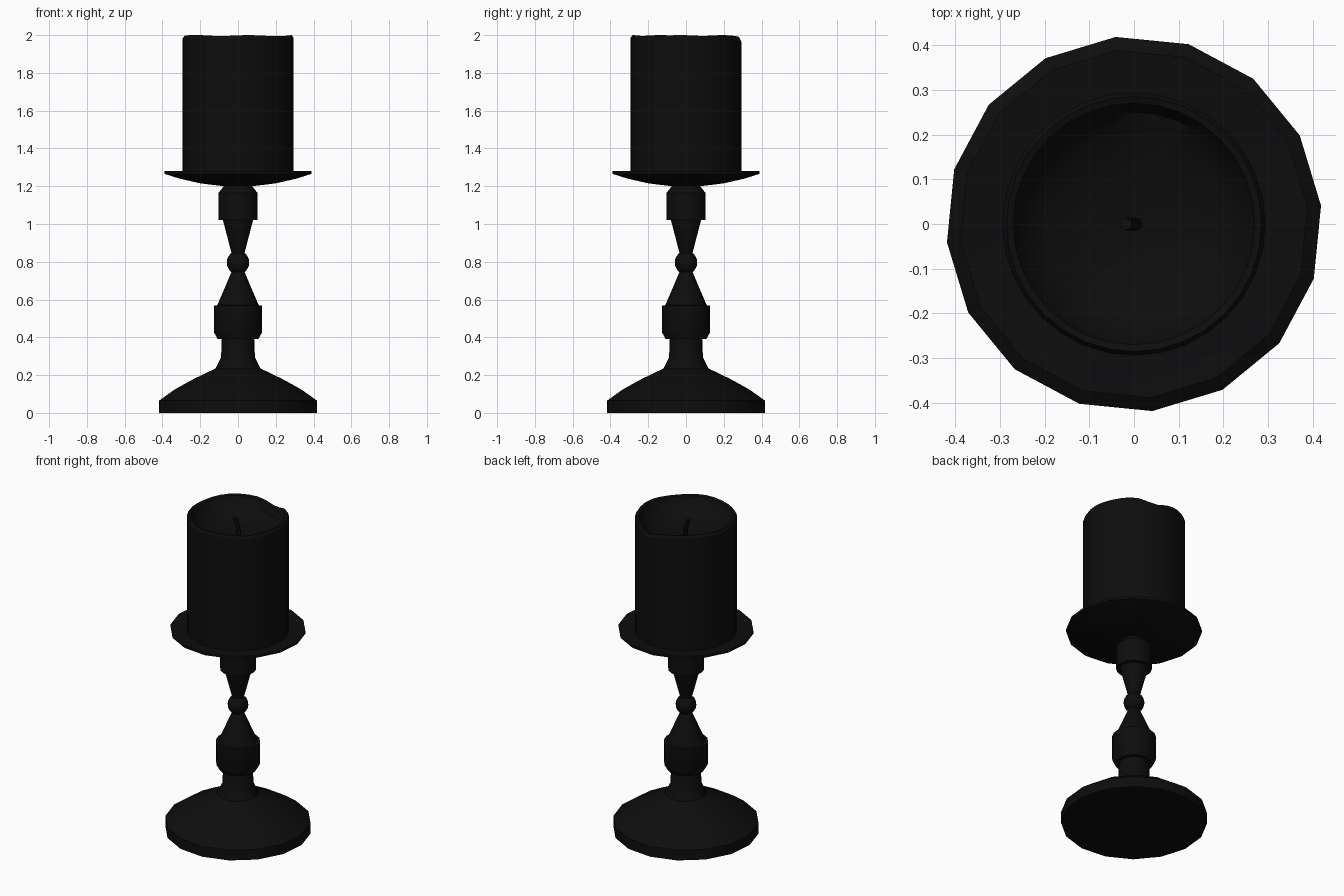
import bpy, math
from mathutils import Vector

if "Cube" in bpy.data.objects:
    bpy.data.objects.remove(bpy.data.objects["Cube"])

black = bpy.data.materials.new("black")
black.diffuse_color = (0.004, 0.004, 0.0045, 1)
black.use_nodes = True
black.node_tree.nodes["Principled BSDF"].inputs["Base Color"].default_value = black.diffuse_color


def finish(name, verts, faces):
    me = bpy.data.meshes.new(name)
    me.from_pydata(verts, [], faces)
    me.materials.append(black)
    ob = bpy.data.objects.new(name, me)
    bpy.context.collection.objects.link(ob)
    bpy.ops.object.select_all(action='DESELECT')
    ob.select_set(True)
    bpy.context.view_layer.objects.active = ob
    bpy.ops.object.shade_smooth_by_angle(angle=math.radians(30))
    return ob


def lathe(name, profile, sides=16, offset=math.radians(5.6), wave=None):
    """Spin (radius, z) points; first and last rings are capped."""
    verts, faces = [], []
    for r, z in profile:
        for i in range(sides):
            a = offset + 2 * math.pi * i / sides
            dz = wave(a, z) if wave else 0
            verts.append((r * math.cos(a), r * math.sin(a), z + dz))
    for j in range(len(profile) - 1):
        for i in range(sides):
            k = (i + 1) % sides
            faces.append((j * sides + i, j * sides + k,
                          (j + 1) * sides + k, (j + 1) * sides + i))
    faces.append(tuple(reversed(range(sides))))
    faces.append(tuple(range((len(profile) - 1) * sides, len(profile) * sides)))
    return finish(name, verts, faces)


# Turned foot and stem
lathe("foot", [(0.42, 0), (0.42, 0.065), (0.335, 0.125), (0.235, 0.18),
               (0.12, 0.235), (0.09, 0.295), (0.086, 0.40)])
lathe("lower_collar", [(0.085, 0.39), (0.108, 0.39), (0.127, 0.425),
                       (0.127, 0.568), (0.11, 0.57), (0.033, 0.75)])
ball = [(0.06 * math.sin(math.pi * i / 10), 0.796 - 0.062 * math.cos(math.pi * i / 10))
        for i in range(1, 10)]
lathe("stem_ball", ball)
lathe("upper_stem", [(0.033, 0.84), (0.08, 1.02), (0.103, 1.02), (0.103, 1.165),
                     (0.072, 1.205)])

# Drip dish
lathe("drip_dish", [(0.075, 1.2), (0.2, 1.215), (0.31, 1.24), (0.39, 1.265),
                    (0.39, 1.28), (0.36, 1.277), (0.28, 1.268)])


# Candle with an uneven rim and a melted hollow
def melt(a, z):
    if z < 1.93:
        return 0
    dip = 0.035 * math.exp(-((a - math.radians(75)) / 0.3) ** 2)
    return -dip - 0.006 * (1 - math.cos(5 * a + 0.6)) / 2


lathe("candle", [(0.294, 1.25), (0.294, 1.985), (0.285, 2.0), (0.27, 1.995),
                 (0.25, 1.95), (0.2, 1.905), (0.1, 1.88), (0.02, 1.875)],
      sides=32, offset=0, wave=melt)

# Wick, bending towards -x
path = [Vector((0.005, 0, 1.86)), Vector((0.002, 0, 1.91)), Vector((-0.018, 0, 1.972))]
n, verts, faces = 8, [], []
for p in path:
    for i in range(n):
        a = 2 * math.pi * i / n
        verts.append(p + Vector((0.014 * math.cos(a), 0.014 * math.sin(a), 0)))
for j in range(len(path) - 1):
    for i in range(n):
        k = (i + 1) % n
        faces.append((j * n + i, j * n + k, (j + 1) * n + k, (j + 1) * n + i))
faces.append(tuple(range(2 * n, 3 * n)))
finish("wick", verts, faces)
